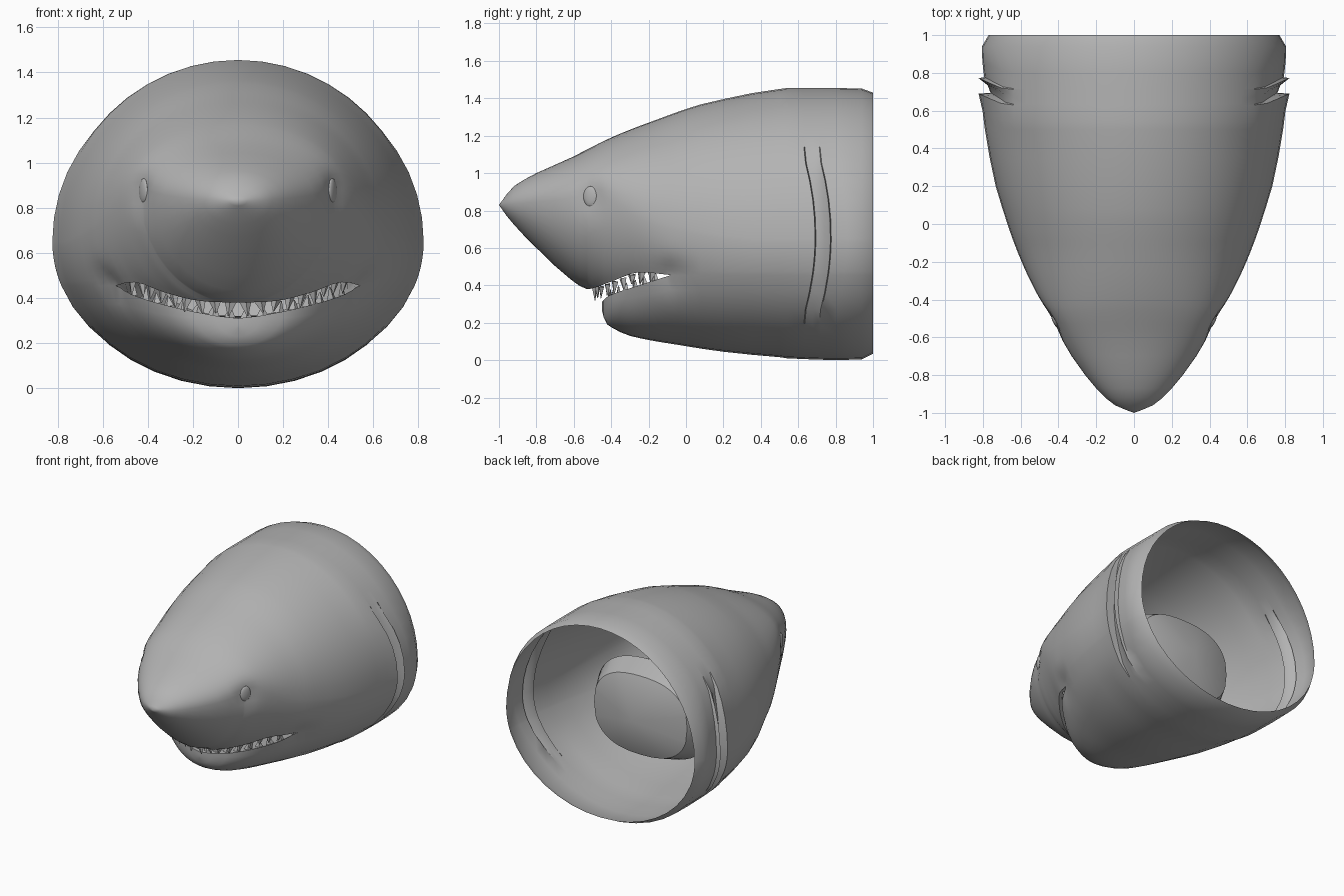
import bpy, bmesh, math, random
from mathutils import Matrix, Vector

random.seed(4)
if "Cube" in bpy.data.objects:
    bpy.data.objects.remove(bpy.data.objects["Cube"], do_unlink=True)

skin = bpy.data.materials.new("plain grey")
skin.use_nodes = True
GREY = (0.45, 0.45, 0.45, 1)
skin.diffuse_color = GREY
skin.node_tree.nodes["Principled BSDF"].inputs["Base Color"].default_value = GREY


def finish(name, bm, angle=40):
    """Weld, shade and link a finished bmesh."""
    bmesh.ops.remove_doubles(bm, verts=bm.verts, dist=0.0005)
    bmesh.ops.recalc_face_normals(bm, faces=bm.faces)
    mesh = bpy.data.meshes.new(name)
    bm.to_mesh(mesh)
    bm.free()
    mesh.materials.append(skin)
    obj = bpy.data.objects.new(name, mesh)
    bpy.context.collection.objects.link(obj)
    bpy.ops.object.select_all(action="DESELECT")
    obj.select_set(True)
    bpy.context.view_layer.objects.active = obj
    bpy.ops.object.shade_smooth_by_angle(angle=math.radians(angle))


def curve(*keys):
    """Smooth curve through (y, value) keys without overshoot."""
    ys, vs = zip(*keys)
    slope = [(vs[i + 1] - vs[i]) / (ys[i + 1] - ys[i]) for i in range(len(ys) - 1)]
    tangent = [slope[0]]
    for a, b in zip(slope, slope[1:]):
        tangent.append(2 * a * b / (a + b) if a * b > 0 else 0)
    tangent.append(slope[-1])

    def value(y):
        y = min(max(y, ys[0]), ys[-1])
        i = max(k for k in range(len(slope)) if ys[k] <= y)
        h = ys[i + 1] - ys[i]
        t = (y - ys[i]) / h
        u = 1 - t
        return (u * u * (1 + 2 * t) * vs[i] + t * t * (3 - 2 * t) * vs[i + 1]
                + h * t * u * (u * tangent[i] - t * tangent[i + 1]))
    return value


def skin_rows(bm, rows, closed=False):
    """Join successive rows of points with quads."""
    verts = [[bm.verts.new(p) for p in row] for row in rows]
    for a, b in zip(verts, verts[1:]):
        for i in range(len(a) if closed else len(a) - 1):
            j = (i + 1) % len(a)
            bm.faces.new((a[i], a[j], b[j], b[i]))
    return verts


# Side and plan profiles of the head
SNOUT, CHIN, CORNER, CORNER_Z = -0.53, -0.45, -0.08, 0.455
top = curve((-1, .83), (-.92, .93), (-.6, 1.09), (-.4, 1.19), (-.2, 1.27),
            (.15, 1.385), (.6, 1.455), (.92, 1.455), (1, 1.43))
width = curve((-1, 0), (-.96, .1), (-.87, .2), (-.7, .33), (-.5, .45), (-.4, .5),
              (-.2, .595), (0, .67), (.3, .755), (.69, .805), (.95, .805), (1, .77))
middle = curve((-1, .83), (-.75, .85), (-.5, .88), (-.1, .73), (.4, .65), (1, .65))
bottom = curve((CHIN, .27), (-.43, .2), (-.38, .165), (-.3, .13), (0, .075), (.2, .045),
               (.6, .01), (.92, 0), (1, .035))


def split_angle(y):
    return math.asin((middle(y) - CORNER_Z) / (middle(y) - bottom(y)))


corner_x = width(CORNER) * math.cos(split_angle(CORNER))
lip_z = curve((-1, .83), (-.95, .76), (-.8, .6), (-.6, .42), (SNOUT, .38),
              (-.4, .42), (-.25, .47), (CORNER, CORNER_Z))
lip_x = curve((SNOUT, 0), (-.5, .14), (-.4, .31), (-.25, .46), (CORNER, corner_x))
jaw_z = curve((CHIN, .31), (-.42, .34), (-.25, .4), (CORNER, CORNER_Z))
jaw_x = curve((CHIN, 0), (-.43, .17), (-.36, .31), (-.25, .43), (CORNER, corner_x))


def dent(x, y, z):
    """Press in the eye sockets and the corners of the mouth."""
    for cy, cz, reach, depth in ((-.51, .875, .08, .028), (CORNER, CORNER_Z, .08, .04)):
        d = ((y - cy) ** 2 + (z - cz) ** 2) / reach ** 2
        x -= depth * math.exp(-d) * min(1, x / 0.3)
    return x


def upper_half(y):
    """Points from the crown down the left side to the upper lip."""
    w, c, t = width(y), middle(y), top(y)
    pts = [(w * math.sin(a), c + (t - c) * math.cos(a))
           for a in (math.pi / 2 * i / 12 for i in range(12))]
    s = split_angle(max(y, CORNER))
    if y >= CORNER:
        end, x, z = s, w * math.cos(s), CORNER_Z
    else:
        x, z = lip_x(y), lip_z(y)
        f = x / corner_x
        end = math.pi / 2 * (1 - f) + s * f
    for i in range(11):
        a = end * i / 10
        k = (math.cos(a) - math.cos(end)) / (1 - math.cos(end))
        pts.append((x + (w - x) * k, c - (c - z) * math.sin(a) / math.sin(end)))
    return pts


def jaw_half(y):
    """Points from the lower lip down the left side to the throat."""
    s, b = split_angle(max(y, CORNER)), bottom(y)
    if y >= CORNER:
        x, z = width(y) * math.cos(s), CORNER_Z
    else:
        x, z = jaw_x(y), jaw_z(y)
        s *= (y - CHIN) / (CORNER - CHIN)
    pts = []
    for i in range(9):
        a = s + (math.pi / 2 - s) * i / 8
        k = (math.sin(a) - math.sin(s)) / (1 - math.sin(s))
        pts.append((x * math.cos(a) / math.cos(s), z + (b - z) * k))
    return pts


def place(half, y, gill=0):
    """Put a section in space; gill rows bow forward and step in or out."""
    row = []
    for x, z in half:
        h = (z - 0.665) / 0.42
        fade = math.sqrt(max(0, 1 - h * h))
        shift = -0.06 * min(1, h * h) if gill else 0
        row.append((dent(x, y, z) - gill * fade * min(1, x / 0.3), y + shift, z))
    return row


# Stations along the body, then gill rows as (y, inward step)
stations = [-1, -.985, -.96, -.92, -.87, -.8, -.7, -.62, -.57, SNOUT, -.52, -.5, -.47,
            CHIN, -.44, -.42, -.39, -.35, -.3, -.25, -.2, -.15, -.11, CORNER, -.04, .02,
            .08, .2, .35, .5]
rows = [(y, 0) for y in stations]
rows += [(.6, -.001), (.69, -.018), (.695, .045), (.735, .03), (.772, -.018), (.777, .012),
         (.86, .002), (.94, 0), (1, 0)]

bm = bmesh.new()
for side in (1, -1):
    for section, start in ((upper_half, -1), (jaw_half, CHIN)):
        skin_rows(bm, [[(side * x, y, z) for x, y, z in place(section(r), r, g)]
                       for r, g in rows if r >= start])
bmesh.ops.dissolve_degenerate(bm, edges=bm.edges, dist=0.0002)
finish("head_shell", bm)


# Mouth lining: a blunt pouch running back from the lips
def lip_path(fx, fz, start):
    """Points along a lip from the left corner to the right one."""
    ys = [y for y in reversed(stations) if start <= y <= CORNER]
    left = [Vector((dent(fx(y), y, fz(y)), y, fz(y))) for y in ys]
    return left + [Vector((-p.x, p.y, p.z)) for p in reversed(left[:-1])]


def boxy(v):
    return math.copysign(abs(v) ** 0.8, v)


upper_lip = lip_path(lip_x, lip_z, SNOUT)
lower_lip = lip_path(jaw_x, jaw_z, CHIN)
loop = [(p, 1) for p in upper_lip] + [(p, -1) for p in lower_lip[-2:0:-1]]
rings = [[p for p, _ in loop]]
for y, rx, cz, rz in ((0, .5, .47, .15), (.15, .49, .56, .28), (.38, .46, .61, .35),
                      (.53, .38, .61, .29)):
    ring = []
    for p, sign in loop:
        a = sign * math.acos(max(-1, min(1, p.x / upper_lip[0].x)))
        ring.append((rx * boxy(math.cos(a)), y, cz + rz * boxy(math.sin(a))))
    rings.append(ring)
bm = bmesh.new()
last = skin_rows(bm, rings, closed=True)[-1]
tip = bm.verts.new((0, 0.64, 0.61))
for i, v in enumerate(last):
    bm.faces.new((v, last[(i + 1) % len(last)], tip))
finish("mouth_lining", bm)


# Teeth: flattened four-sided spikes along each lip
def tooth_row(name, path, count, up, length):
    bm = bmesh.new()
    steps = [(b - a).length for a, b in zip(path, path[1:])]
    total = sum(steps)
    for k in range(count):
        d = total * (0.1 + 0.8 * k / (count - 1))
        i = 0
        while d > steps[i]:
            d -= steps[i]
            i += 1
        along = path[i + 1] - path[i]
        spot = path[i] + along * (d / steps[i]) + Vector((0, 0.035, 0))
        spot.x *= 0.97
        size = length * random.uniform(0.8, 1.2)
        turn = Matrix.Rotation(math.atan2(along.y, along.x), 4, "Z")
        flip = Matrix.Rotation(0 if up else math.pi, 4, "X")
        lean = Matrix.Rotation(random.uniform(-0.25, 0.25), 4, "Y")
        shape = Matrix.Diagonal((1, 0.5, 1, 1))
        lift = Matrix.Translation((0, 0, size * 0.4))
        bmesh.ops.create_cone(bm, cap_ends=True, segments=4, radius1=0.028, radius2=0.003,
                              depth=size, matrix=Matrix.Translation(spot) @ turn @ lean
                              @ flip @ lift @ shape)
    finish(name, bm, 20)


tooth_row("upper_teeth", upper_lip, 18, False, 0.06)
tooth_row("lower_teeth", lower_lip, 16, True, 0.05)

# Eyes, sunk into their sockets
for name, side in (("left_eye", 1), ("right_eye", -1)):
    bm = bmesh.new()
    bmesh.ops.create_uvsphere(
        bm, u_segments=16, v_segments=10, radius=1,
        matrix=Matrix.Translation((side * 0.418, -0.51, 0.875))
        @ Matrix.Rotation(-side * 0.4, 4, "Z") @ Matrix.Diagonal((0.014, 0.042, 0.055, 1)))
    finish(name, bm)
